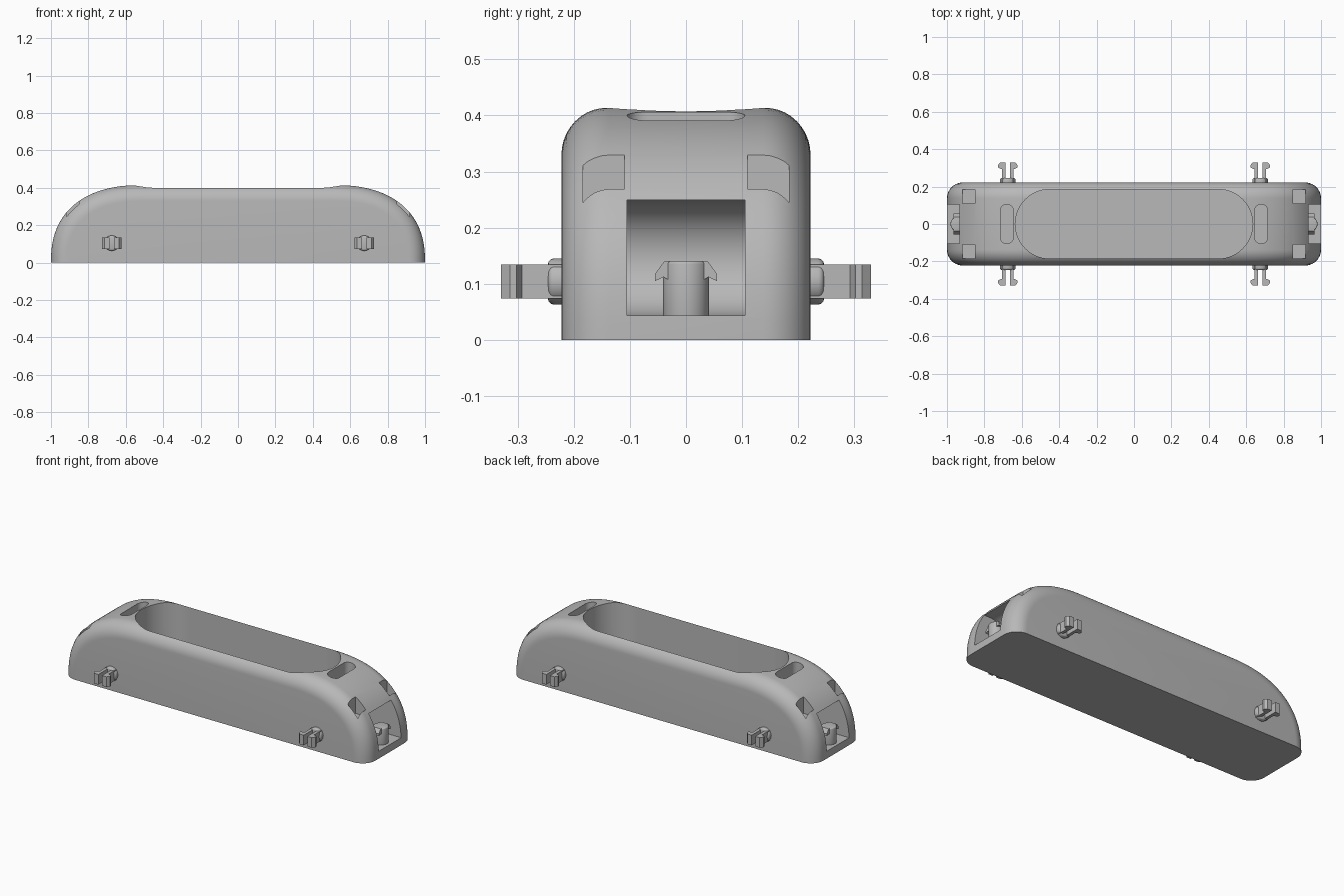
import bpy, bmesh
from math import sin, cos, pi

cube = bpy.data.objects.get("Cube")
if cube:
    bpy.data.objects.remove(cube, do_unlink=True)

grey = bpy.data.materials.new("plain grey")
grey.use_nodes = True
grey.diffuse_color = (0.48, 0.48, 0.48, 1)
grey.node_tree.nodes["Principled BSDF"].inputs["Base Color"].default_value = grey.diffuse_color


def loft(name, rings):
    """Closed solid through matching rings of points."""
    bm = bmesh.new()
    rows = [[bm.verts.new(p) for p in ring] for ring in rings]
    n = len(rows[0])
    for a, b in zip(rows, rows[1:]):
        for i in range(n):
            j = (i + 1) % n
            bm.faces.new((a[i], a[j], b[j], b[i]))
    bm.faces.new(rows[0])
    bm.faces.new(rows[-1])
    bmesh.ops.recalc_face_normals(bm, faces=bm.faces)
    mesh = bpy.data.meshes.new(name)
    bm.to_mesh(mesh)
    bm.free()
    mesh.materials.append(grey)
    obj = bpy.data.objects.new(name, mesh)
    bpy.context.collection.objects.link(obj)
    return obj


def prism(name, outline, lo, hi, axis):
    """Outline extruded from lo to hi along one axis."""
    place = {"x": lambda a, b, t: (t, a, b),
             "y": lambda a, b, t: (a, t, b),
             "z": lambda a, b, t: (a, b, t)}[axis]
    return loft(name, [[place(a, b, t) for a, b in outline] for t in (lo, hi)])


def arc(cx, cy, r, start, end, steps=16):
    return [(cx + r * cos(start + (end - start) * i / steps),
             cy + r * sin(start + (end - start) * i / steps)) for i in range(steps + 1)]


def circle(cx, cy, r, steps=32):
    return arc(cx, cy, r, 0, 2 * pi, steps)[:-1]


def activate(obj):
    bpy.ops.object.select_all(action="DESELECT")
    obj.select_set(True)
    bpy.context.view_layer.objects.active = obj


def smooth(obj, bevel=0):
    activate(obj)
    if bevel:
        mod = obj.modifiers.new("soft edge", "BEVEL")
        mod.width, mod.segments = bevel, 3
        bpy.ops.object.modifier_apply(modifier=mod.name)
    bpy.ops.object.shade_smooth_by_angle(angle=0.6)


# Body: domed ends, rounded over towards both sides
HALF_WIDTH, HEIGHT, ROUND = 0.222, 0.415, 0.085
STRAIGHT, DOME, POWER, STEPS = 0.5, 0.5, 2 / 2.4, 28


def body_ring(y, inset):
    quarter = [(STRAIGHT + (DOME - inset) * max(cos(t), 0) ** POWER,
                (HEIGHT - inset) * sin(t) ** POWER)
               for t in (pi / 2 * i / STEPS for i in range(STEPS + 1))]
    return ([(x, y, z) for x, z in quarter]
            + [(-x, y, z) for x, z in reversed(quarter)])


half = [(HALF_WIDTH - ROUND * (1 - sin(a)), ROUND * (1 - cos(a)))
        for a in (pi / 2 * i / 10 for i in range(11))]
body = loft("body", [body_ring(-y, d) for y, d in reversed(half)]
            + [body_ring(y, d) for y, d in half])

# Cutters: long tray, roof slots, lamp recesses and end pockets
TRAY_R, TRAY_X = 0.185, 0.45
cutters = [prism("tray_cutter", arc(TRAY_X, 0, TRAY_R, -pi / 2, pi / 2, 28)
                 + arc(-TRAY_X, 0, TRAY_R, pi / 2, 3 * pi / 2, 28), 0.05, 0.6, "z")]
for s in (-1, 1):
    cutters.append(prism("slot_cutter", arc(s * 0.68, 0.07, 0.035, 0, pi)
                         + arc(s * 0.68, -0.07, 0.035, pi, 2 * pi), 0.3, 0.6, "z"))
    pocket = [(1.1, 0.043)] + arc(0.89, 0.146, 0.103, 3 * pi / 2, pi / 2, 20) + [(1.1, 0.249)]
    cutters.append(prism("pocket_cutter", [(s * x, z) for x, z in pocket],
                         -0.105, 0.105, "y"))
    for t in (-1, 1):
        square = [(0.85, 0.11), (0.917, 0.11), (0.917, 0.184), (0.85, 0.184)]
        cutters.append(prism("lamp_cutter", [(s * x, t * y) for x, y in square],
                             0.23, 0.6, "z"))
for cutter in cutters:
    cutter.hide_render = True
    activate(body)
    cut = body.modifiers.new("cut", "BOOLEAN")
    cut.operation, cut.solver, cut.object = "DIFFERENCE", "EXACT", cutter
    bpy.ops.object.modifier_apply(modifier=cut.name)
    bpy.data.objects.remove(cutter, do_unlink=True)
smooth(body)

# Wheel pegs: round flange with two barbed prongs
PRONG = [(0.012, -0.01), (0.032, -0.01), (0.03, 0.07), (0.053, 0.08),
         (0.053, 0.092), (0.04, 0.108), (0.012, 0.108)]
PEG_X, PEG_Z = 0.675, 0.104
for s, end in ((-1, "right"), (1, "left")):
    for t, side in ((-1, "front"), (1, "back")):
        label = f"{side}_{end}"
        flange = prism(f"peg_flange_{label}", circle(s * PEG_X, PEG_Z, 0.041),
                       t * 0.19, t * 0.246, "y")
        smooth(flange, 0.01)
        for k in (-1, 1):
            prism(f"peg_prong_{label}",
                  [(s * PEG_X + k * u, t * (HALF_WIDTH + w)) for u, w in PRONG],
                  PEG_Z - 0.03, PEG_Z + 0.03, "z")

    # Coupling post in the end pocket, with a barb on each side
    post = prism(f"coupling_post_{end}", circle(s * 0.94, 0, 0.041), 0.03, 0.141, "z")
    smooth(post, 0.006)
    for k in (-1, 1):
        barb = [(0.02, 0.1), (0.04, 0.112), (0.055, 0.105),
                (0.055, 0.118), (0.038, 0.141), (0.02, 0.141)]
        prism(f"coupling_barb_{end}", [(k * y, z) for y, z in barb],
              s * 0.94 - 0.025, s * 0.94 + 0.025, "x")
